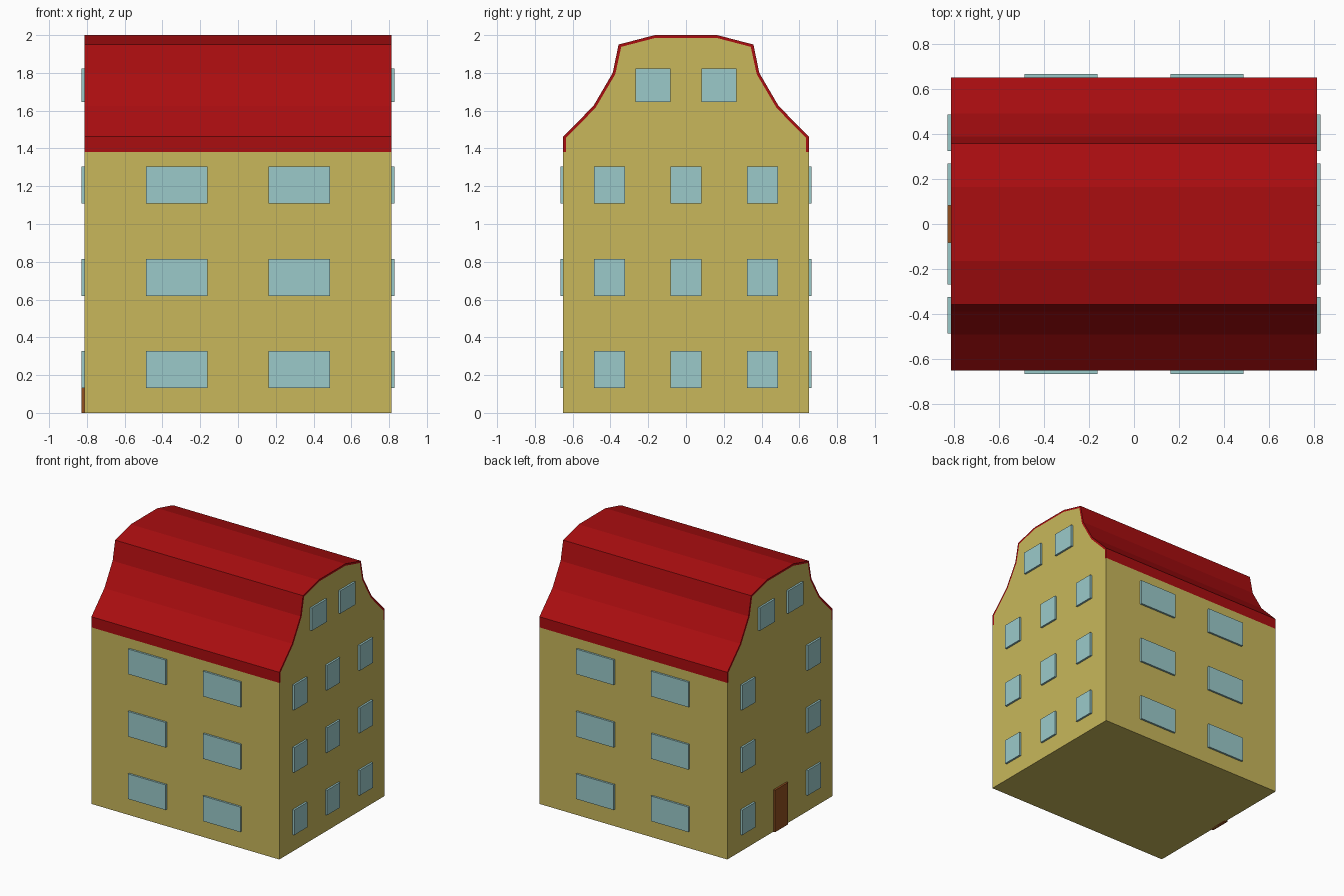
import bpy, bmesh

if "Cube" in bpy.data.objects:
    bpy.data.objects.remove(bpy.data.objects["Cube"])

HX, HY = 0.8125, 0.65      # half length and half depth of the house
OUT = 0.015                # how far windows and door stand proud


def material(name, rgb):
    m = bpy.data.materials.new(name)
    m.diffuse_color = (*rgb, 1)
    m.use_nodes = True
    m.node_tree.nodes["Principled BSDF"].inputs["Base Color"].default_value = m.diffuse_color
    return m


WALL = material("ochre wall", (0.578, 0.474, 0.104))
ROOF = material("red roof", (0.40, 0.004, 0.005))
GLASS = material("pale blue glass", (0.328, 0.590, 0.590))
WOOD = material("brown wood", (0.29, 0.08, 0.015))


def extrude_profile(name, profile, mat):
    """Closed (y, z) outline swept along x."""
    bm = bmesh.new()
    face = bm.faces.new([bm.verts.new((-HX, y, z)) for y, z in profile])
    ext = bmesh.ops.extrude_face_region(bm, geom=[face])
    verts = [g for g in ext["geom"] if isinstance(g, bmesh.types.BMVert)]
    bmesh.ops.translate(bm, verts=verts, vec=(2 * HX, 0, 0))
    bmesh.ops.recalc_face_normals(bm, faces=bm.faces)
    finish(name, bm, mat)


def finish(name, bm, mat):
    me = bpy.data.meshes.new(name)
    bm.to_mesh(me)
    bm.free()
    me.materials.append(mat)
    bpy.context.collection.objects.link(bpy.data.objects.new(name, me))


def box(name, centre, size, mat):
    bm = bmesh.new()
    bmesh.ops.create_cube(bm, size=1)
    bmesh.ops.scale(bm, verts=bm.verts, vec=size)
    bmesh.ops.translate(bm, verts=bm.verts, vec=centre)
    finish(name, bm, mat)


def mirrored(half):
    return half + [(-y, z) for y, z in reversed(half)]


# Walls with curved gables, and the thin roof shell around the gables
outer = mirrored([(HY, 1.38), (HY, 1.463), (0.49, 1.625), (0.388, 1.80),
                  (0.357, 1.95), (0.165, 2.0)])
inner = mirrored([(0.634, 1.38), (0.634, 1.457), (0.479, 1.615), (0.374, 1.794),
                  (0.343, 1.938), (0.163, 1.985)])
extrude_profile("walls", [(-HY, 0), (HY, 0), (HY, 1.38)] + inner + [(-HY, 1.38)], WALL)
extrude_profile("roof", outer + inner[::-1], ROOF)

# Windows on three storeys
for floor in range(3):
    z = 0.23 + 0.488 * floor
    for s in (-1, 1):
        for x in (-0.3235, 0.3235):
            box("long_window", (x, s * HY, z), (0.325, 2 * OUT, 0.196), GLASS)
        # the left side has no middle column
        for y in (-0.405, 0, 0.405) if s > 0 else (-0.405, 0.405):
            box("side_window", (s * HX, y, z), (2 * OUT, 0.162, 0.196), GLASS)

# Attic windows in both gables
for s in (-1, 1):
    for y in (-0.175, 0.175):
        box("attic_window", (s * HX, y, 1.735), (2 * OUT, 0.187, 0.178), GLASS)

# Door on the left side
box("door", (-HX, 0, 0.164), (2 * OUT, 0.162, 0.328), WOOD)
